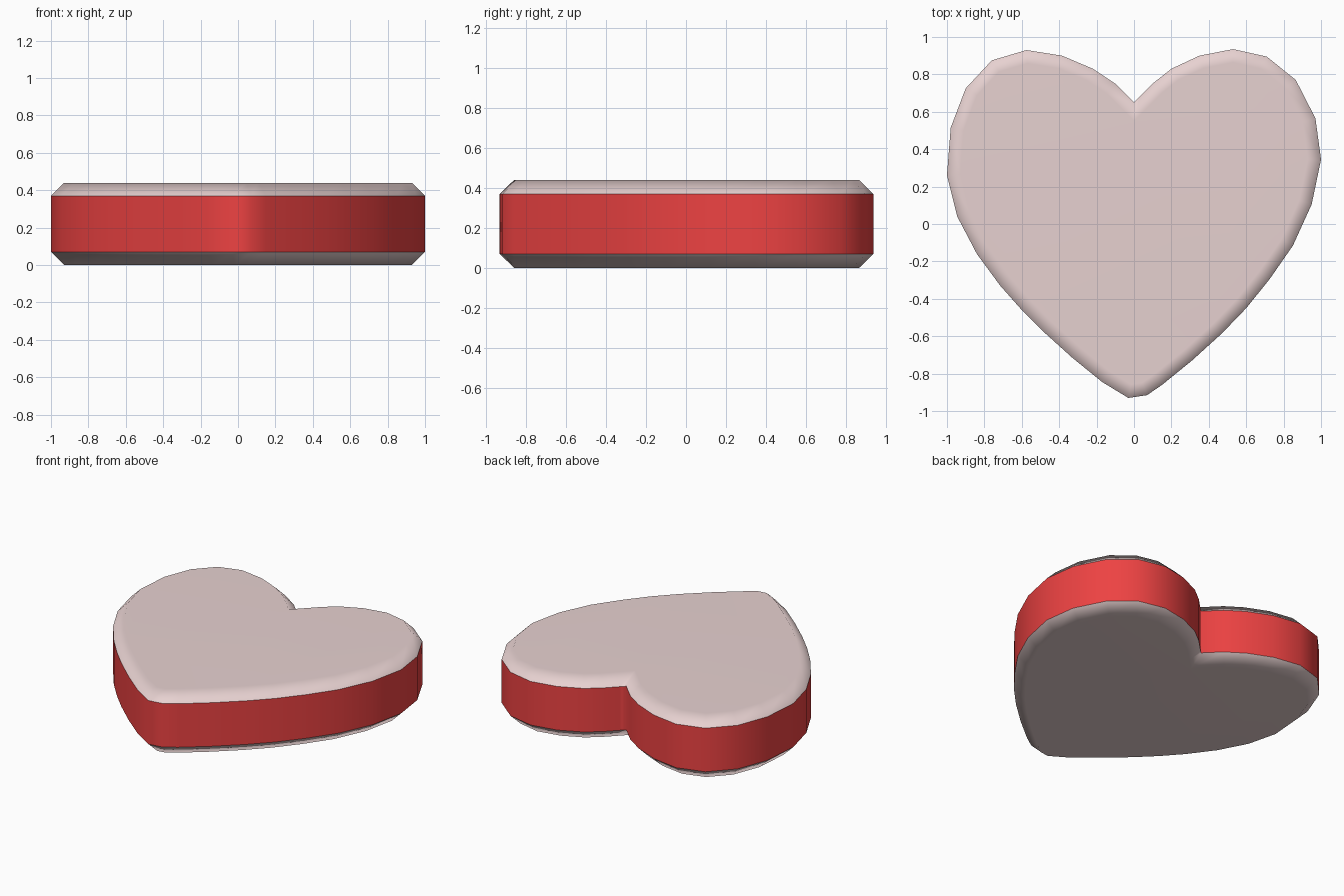
import bpy, bmesh
from mathutils import Vector

if "Cube" in bpy.data.objects:
    bpy.data.objects.remove(bpy.data.objects["Cube"])

# Heart outline, counter-clockwise from the notch
OUTLINE = [(0, .65), (-.10, .75), (-.22, .83), (-.385, .90), (-.575, .93),
           (-.76, .875), (-.90, .725), (-.98, .515), (-1, .26), (-.945, .04),
           (-.84, -.16), (-.715, -.33), (-.60, -.46), (-.485, -.575),
           (-.33, -.715), (-.17, -.845), (-.03, -.93), (.07, -.915),
           (.15, -.86), (.31, -.73), (.47, -.585), (.60, -.45),
           (.725, -.295), (.85, -.115), (.95, .105), (1, .345), (.97, .565),
           (.865, .77), (.71, .895), (.53, .935), (.35, .90), (.20, .83),
           (.105, .755), (.03, .68)]
BEVEL, HEIGHT = 0.07, 0.44


def inset(points, d):
    """Move every corner inwards along its mitre."""
    pts = [Vector(p) for p in points]
    out = []
    for i, p in enumerate(pts):
        a = (p - pts[i - 1]).normalized()
        b = (pts[(i + 1) % len(pts)] - p).normalized()
        na, nb = Vector((-a.y, a.x)), Vector((-b.y, b.x))
        m = (na + nb).normalized()
        out.append(p + m * d / max(m.dot(na), 0.6))
    return out


def material(name, color):
    m = bpy.data.materials.new(name)
    m.diffuse_color = (*color, 1)
    m.use_nodes = True
    m.node_tree.nodes["Principled BSDF"].inputs["Base Color"].default_value = m.diffuse_color
    return m


# Stacked rings: bottom face, bevel, side band, bevel, top face
inner = inset(OUTLINE, BEVEL)
levels = [(inner, 0), (OUTLINE, BEVEL), (OUTLINE, HEIGHT - BEVEL), (inner, HEIGHT)]
bm = bmesh.new()
rings = [[bm.verts.new((p[0], p[1], z)) for p in pts] for pts, z in levels]
n = len(OUTLINE)
for k in range(3):
    for i in range(n):
        j = (i + 1) % n
        f = bm.faces.new((rings[k][i], rings[k][j], rings[k + 1][j], rings[k + 1][i]))
        f.material_index = 1 if k == 1 else 0
bm.faces.new(rings[3])
bm.faces.new(rings[0][::-1])
bmesh.ops.recalc_face_normals(bm, faces=bm.faces)
for f in bm.faces:
    f.smooth = True
# Hard line where the red band meets the pale bevels
for e in bm.edges:
    if len({f.material_index for f in e.link_faces}) == 2:
        e.smooth = False

me = bpy.data.meshes.new("heart_box")
bm.to_mesh(me)
bm.free()
me.materials.append(material("pale_pink", (.80, .64, .635)))
me.materials.append(material("red", (.85, .055, .055)))
heart = bpy.data.objects.new("heart_box", me)
bpy.context.collection.objects.link(heart)

# Keep the large faces flat while the bevels blend softly
wn = heart.modifiers.new("flat_caps", 'WEIGHTED_NORMAL')
wn.keep_sharp = True
